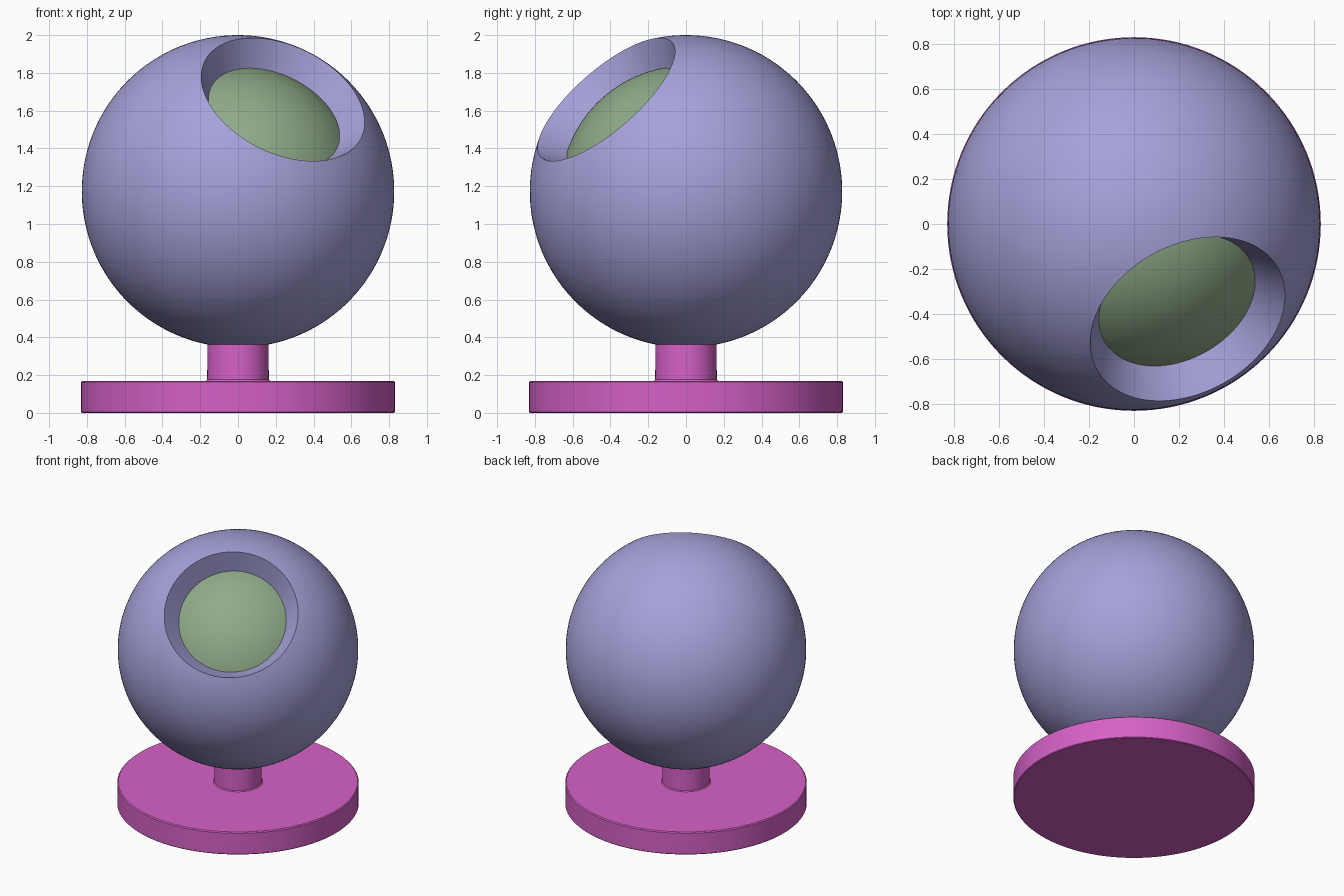
import bpy, bmesh, math
from mathutils import Vector

if "Cube" in bpy.data.objects:
    bpy.data.objects.remove(bpy.data.objects["Cube"])


def material(name, rgb):
    m = bpy.data.materials.new(name)
    m.diffuse_color = (*rgb, 1)
    m.use_nodes = True
    m.node_tree.nodes["Principled BSDF"].inputs["Base Color"].default_value = m.diffuse_color
    return m


lilac = material("lilac", (0.38, 0.36, 0.70))
green = material("sage green", (0.28, 0.41, 0.25))
pink = material("orchid pink", (0.67, 0.12, 0.57))


def lathe(name, profile, mat, location=(0, 0, 0), axis=(0, 0, 1), segments=128):
    """Revolve an (r, z) profile around the given axis."""
    bm = bmesh.new()
    verts = [bm.verts.new((r, 0, z)) for r, z in profile]
    edges = [bm.edges.new(p) for p in zip(verts, verts[1:])]
    bmesh.ops.spin(bm, geom=verts + edges, cent=(0, 0, 0), axis=(0, 0, 1),
                   angle=math.tau, steps=segments, use_duplicate=False)
    bmesh.ops.remove_doubles(bm, verts=bm.verts, dist=1e-5)
    bmesh.ops.recalc_face_normals(bm, faces=bm.faces)
    me = bpy.data.meshes.new(name)
    bm.to_mesh(me)
    bm.free()
    me.materials.append(mat)
    ob = bpy.data.objects.new(name, me)
    bpy.context.collection.objects.link(ob)
    ob.location = location
    ob.rotation_mode = 'QUATERNION'
    ob.rotation_quaternion = Vector(axis).to_track_quat('Z', 'Y')
    bpy.ops.object.select_all(action='DESELECT')
    ob.select_set(True)
    bpy.context.view_layer.objects.active = ob
    bpy.ops.object.shade_smooth_by_angle(angle=math.radians(35))
    return ob


def arc(radius, start, end, n):
    """Arc points; angles are measured from the +z pole."""
    return [(radius * math.sin(a), radius * math.cos(a))
            for a in (start + (end - start) * i / n for i in range(n + 1))]


R, R_IN = 0.827, 0.664
CENTRE = (0, 0, 1.173)
LOOK = (0.347, -0.615, 0.708)          # direction of the eye opening
RIM = math.radians(33.9)

# Outer ball with a round opening whose wall runs towards the centre
ball = lathe("eyeball", arc(R, math.pi, RIM, 64) + arc(R_IN, RIM, 0, 24),
             lilac, CENTRE, LOOK)

# Recessed round floor of the opening is green
ball.data.materials.append(green)
for p in ball.data.polygons:
    if all(ball.data.vertices[v].co.length < R_IN + 0.01 for v in p.vertices):
        p.material_index = 1

# Round base and short stem with slightly softened edges
lathe("base_and_stem",
      [(0, 0), (0.825, 0), (0.83, 0.005), (0.83, 0.163), (0.823, 0.17),
       (0.17, 0.17), (0.163, 0.176), (0.162, 0.42), (0, 0.42)], pink)
